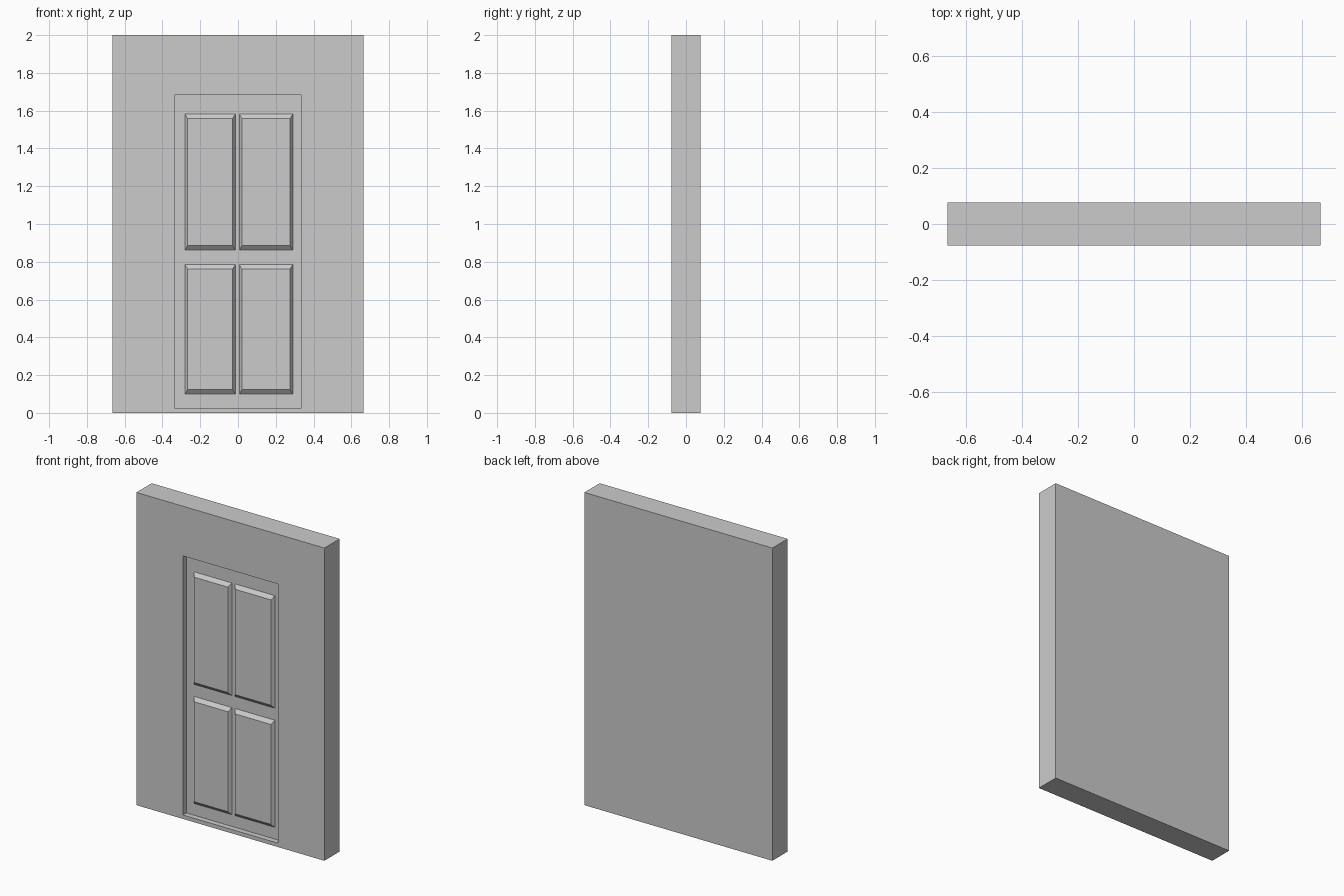
import bpy, bmesh

if "Cube" in bpy.data.objects:
    bpy.data.objects.remove(bpy.data.objects["Cube"])

W, D, H = 0.665, 0.077, 2.0            # wall half width, half depth, height
DOOR = (-0.336, 0.336, 0.025, 1.682)   # door opening: x0, x1, z0, z1
RECESS, RAISE = 0.035, 0.02            # door set-back, panel relief
SIDE, END = 0.014, 0.023               # panel bevel widths in x and z


def finish(name, bm):
    bmesh.ops.recalc_face_normals(bm, faces=bm.faces[:])
    mesh = bpy.data.meshes.new(name)
    bm.to_mesh(mesh)
    bm.free()
    obj = bpy.data.objects.new(name, mesh)
    bpy.context.collection.objects.link(obj)
    return obj


def fit(verts, x0, x1, z0, z1):
    """Snap the four corners of a front-facing quad to a rectangle."""
    cx = sum(v.co.x for v in verts) / 4
    cz = sum(v.co.z for v in verts) / 4
    for v in verts:
        v.co.x = x0 if v.co.x < cx else x1
        v.co.z = z0 if v.co.z < cz else z1


# Wall: block with the door face inset and pushed back
bm = bmesh.new()
bmesh.ops.create_cube(bm, size=1)
for v in bm.verts:
    v.co = (v.co.x * 2 * W, v.co.y * 2 * D, (v.co.z + 0.5) * H)
bm.normal_update()
front = min(bm.faces, key=lambda f: f.calc_center_median().y)
bmesh.ops.inset_region(bm, faces=[front], thickness=0.1)
fit(list(front.verts), *DOOR)
ext = bmesh.ops.extrude_face_region(bm, geom=[front])
bmesh.ops.translate(bm, vec=(0, RECESS, 0),
                    verts=[g for g in ext["geom"] if isinstance(g, bmesh.types.BMVert)])
if front.is_valid:
    bmesh.ops.delete(bm, geom=[front], context='FACES_ONLY')
finish("wall_with_door_recess", bm)


# Raised door panels: tapered blocks sitting on the door face
def panel(name, x0, x1, z0, z1):
    bm = bmesh.new()
    bmesh.ops.create_cube(bm, size=1)
    base = [v for v in bm.verts if v.co.y > 0]
    face = [v for v in bm.verts if v.co.y < 0]
    fit(base, x0, x1, z0, z1)
    fit(face, x0 + SIDE, x1 - SIDE, z0 + END, z1 - END)
    for v in base:
        v.co.y = -D + RECESS
    for v in face:
        v.co.y = -D + RECESS - RAISE
    # open at the back where it meets the door
    back = max(bm.faces, key=lambda f: f.calc_center_median().y)
    bm.normal_update()
    bmesh.ops.delete(bm, geom=[back], context='FACES_ONLY')
    finish(name, bm)


for col, (x0, x1) in {"left": (-0.281, -0.014), "right": (0.007, 0.29)}.items():
    for row, (z0, z1) in {"lower": (0.10, 0.785), "upper": (0.862, 1.582)}.items():
        panel(f"door_panel_{row}_{col}", x0, x1, z0, z1)
